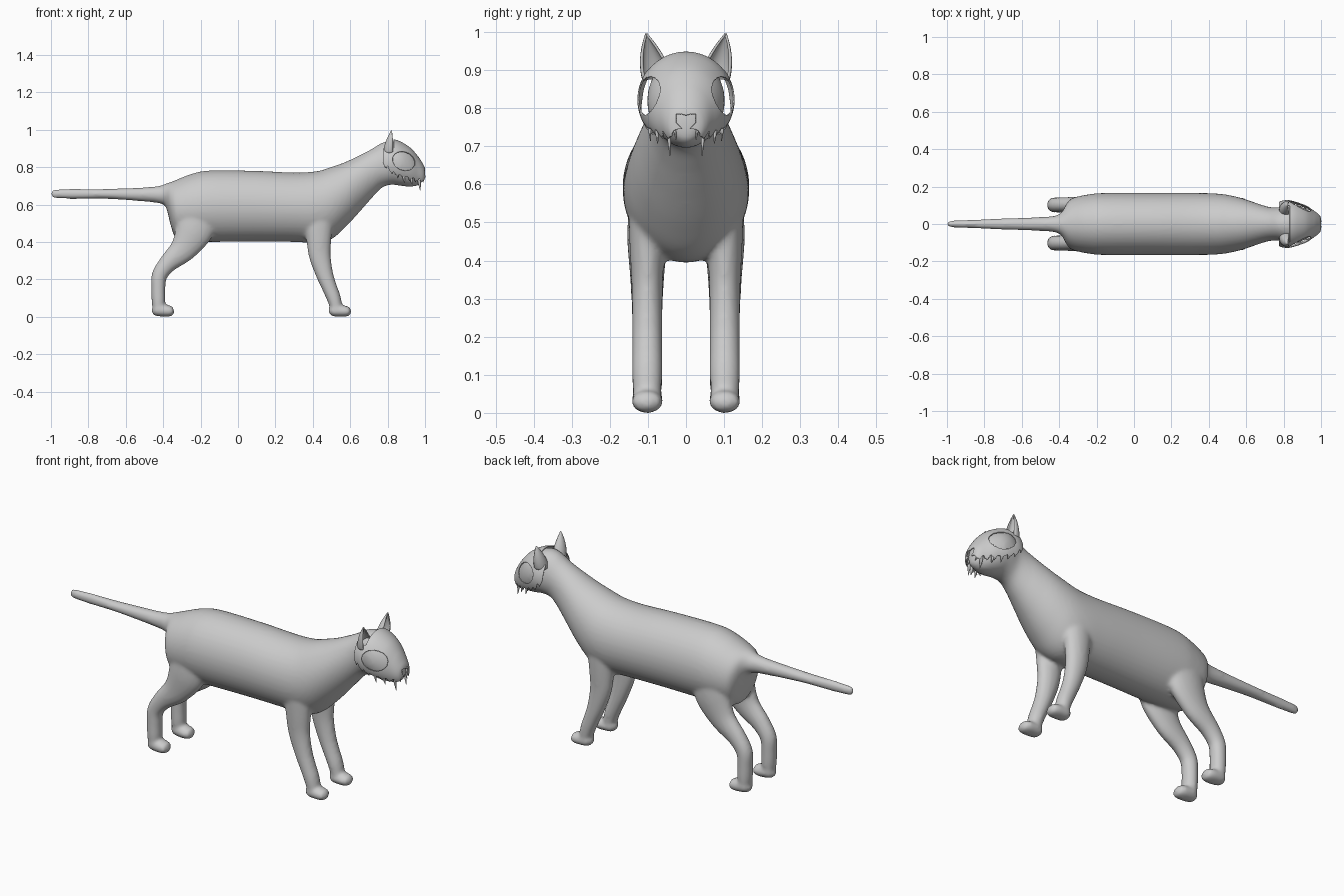
import bpy, bmesh, math
from mathutils import Vector

if "Cube" in bpy.data.objects:
    bpy.data.objects.remove(bpy.data.objects["Cube"])

grey = bpy.data.materials.new("grey clay")
grey.diffuse_color = (0.6, 0.6, 0.6, 1)
grey.use_nodes = True
grey.node_tree.nodes["Principled BSDF"].inputs["Base Color"].default_value = grey.diffuse_color


def finish(bm, name):
    bmesh.ops.recalc_face_normals(bm, faces=bm.faces)
    for f in bm.faces:
        f.smooth = True
    me = bpy.data.meshes.new(name)
    bm.to_mesh(me)
    bm.free()
    me.materials.append(grey)
    ob = bpy.data.objects.new(name, me)
    bpy.context.collection.objects.link(ob)
    return ob


def spline(pts, steps):
    """Catmull-Rom through tuples of any length."""
    out = []
    n = len(pts)
    for i in range(n - 1):
        p0, p1, p2, p3 = (pts[max(0, min(n - 1, i + k))] for k in (-1, 0, 1, 2))
        for s in range(steps):
            t = s / steps
            out.append(tuple(0.5 * (2 * b + (c - a) * t + (2 * a - 5 * b + 4 * c - d) * t * t
                                    + (3 * b - a - 3 * c + d) * t ** 3)
                             for a, b, c, d in zip(p0, p1, p2, p3)))
    return out + [pts[-1]]


def skin(bm, rings, caps=True):
    vs = [[bm.verts.new(p) for p in r] for r in rings]
    n = len(vs[0])
    for a, b in zip(vs, vs[1:]):
        for i in range(n):
            j = (i + 1) % n
            bm.faces.new((a[i], a[j], b[j], b[i]))
    if caps:
        bm.faces.new(vs[0])
        bm.faces.new(vs[-1])


def section_ring(x, top, bottom, half, n):
    """Upright oval across the body."""
    c, h = (top + bottom) / 2, (top - bottom) / 2
    return [(x, half * math.cos(2 * math.pi * i / n), c + h * math.sin(2 * math.pi * i / n))
            for i in range(n)]


def limb(bm, pts, y):
    """Tube along x,z points with in-plane and sideways radii."""
    p = spline(pts, 5)
    rings = []
    for i, (x, z, a, b) in enumerate(p):
        q, r = p[max(0, i - 1)], p[min(len(p) - 1, i + 1)]
        d = Vector((r[0] - q[0], r[1] - q[1])).normalized()
        rings.append([(x - d.y * a * math.cos(t), y + b * math.sin(t), z + d.x * a * math.cos(t))
                      for t in (2 * math.pi * k / 24 for k in range(24))])
    skin(bm, rings)


# Body, tail, neck and head: x, top, bottom, half width
TORSO = [(-1, .662, .652, .005), (-.985, .68, .635, .016), (-.9, .684, .63, .021),
         (-.7, .684, .63, .03), (-.5, .692, .616, .037), (-.42, .7, .606, .045),
         (-.385, .712, .585, .065), (-.36, .72, .49, .11), (-.33, .732, .42, .138),
         (-.25, .763, .402, .157), (-.15, .782, .4, .166), (.1, .78, .402, .166),
         (.3, .771, .4, .166), (.42, .778, .395, .164), (.5, .801, .415, .156),
         (.58, .83, .485, .137), (.66, .868, .572, .11), (.72, .9, .64, .092),
         (.77, .93, .69, .088), (.82, .94, .706, .1), (.87, .926, .7, .1),
         (.92, .895, .695, .08), (.955, .853, .7, .056), (.978, .815, .712, .04),
         (.987, .78, .73, .02)]
bm = bmesh.new()
skin(bm, [section_ring(*p, 40) for p in spline(TORSO, 5)])

# Legs and paws
for y in (-.102, .102):
    limb(bm, [(-.22, .52, .11, .05), (-.24, .45, .1, .052), (-.295, .36, .072, .045),
              (-.375, .285, .05, .041), (-.42, .22, .042, .04), (-.426, .15, .038, .04),
              (-.425, .085, .037, .04), (-.425, .03, .03, .036)], y)
    limb(bm, [(-.458, .045, .015, .015), (-.44, .04, .034, .036), (-.4, .034, .034, .041),
              (-.365, .03, .03, .04), (-.348, .028, .022, .03), (-.342, .028, .008, .012)], y)
    limb(bm, [(.43, .56, .085, .05), (.432, .43, .069, .046), (.437, .33, .059, .041),
              (.462, .23, .047, .04), (.488, .16, .041, .04), (.512, .1, .038, .04),
              (.53, .035, .032, .037)], y)
    limb(bm, [(.485, .03, .012, .015), (.505, .032, .03, .036), (.545, .031, .031, .041),
              (.58, .029, .029, .04), (.597, .028, .022, .03), (.604, .028, .008, .012)], y)
body = finish(bm, "cat_body")
m = body.modifiers.new("merge", 'REMESH')
m.mode = 'VOXEL'
m.voxel_size = .009
m.use_smooth_shade = True
m = body.modifiers.new("soften", 'SMOOTH')
m.factor = .5
m.iterations = 8

# Cupped ears, open towards the front
for side, name in ((1, "left_ear"), (-1, "right_ear")):
    bm = bmesh.new()
    rows = []
    for k in range(13):
        v = k / 12
        w = max(.01, (1 - v ** 1.5) * (1 + .3 * v))
        row = []
        for i in range(17):
            a = math.pi + math.radians(115) * (i / 8 - 1)
            row.append(bm.verts.new((.812 + .01 * v + .033 * w * math.cos(a),
                                     side * (.074 + .03 * v + .038 * w * math.sin(a)),
                                     .875 + .12 * v)))
        rows.append(row)
    for a, b in zip(rows, rows[1:]):
        for i in range(16):
            bm.faces.new((a[i], a[i + 1], b[i + 1], b[i]))
    ear = finish(bm, name)
    m = ear.modifiers.new("thickness", 'SOLIDIFY')
    m.thickness = .006
    m.offset = 0

# Skull mask: a shell over the head with holes and a ragged rim
MASK = [(.775, .94, .7, .116), (.8, .945, .7, .124), (.83, .947, .695, .125),
        (.87, .934, .69, .118), (.92, .902, .688, .097), (.96, .858, .69, .07),
        (.985, .82, .7, .052), (.996, .798, .712, .036), (1, .775, .735, .012)]
RIM = [(.77, .84), (.79, .8), (.83, .765), (.88, .745), (.93, .735), (.97, .727), (1.01, .735)]


def rim_height(x):
    for (x0, z0), (x1, z1) in zip(RIM, RIM[1:]):
        if x <= x1:
            break
    z = z0 + (z1 - z0) * (x - x0) / (x1 - x0)
    return z + .009 * math.sin(x * 190) + .004 * math.sin(x * 410)


def is_open(p):
    x, y, z = p.x, abs(p.y), p.z
    if z < rim_height(x) or (z > .9 and x < .832):
        return True
    dx, dz = x - .886, z - .832
    u, v = dx * .92 - dz * .38, dx * .38 + dz * .92
    if y > .045 and (u / .06) ** 2 + (v / .047) ** 2 < 1:      # eye
        return True
    top = .784 - .25 * max(0, .012 - y)                         # heart nose
    return x > .96 and z < top and y < .025 and z > .745 + .9 * max(0, y - .007)


bm = bmesh.new()
skin(bm, [section_ring(*p, 220) for p in spline(MASK, 18)], caps=False)
gone = [f for f in bm.faces if is_open(f.calc_center_median())]
bmesh.ops.delete(bm, geom=gone, context='FACES')
edge = [v for v in bm.verts if v.is_boundary]
for _ in range(3):
    bmesh.ops.smooth_vert(bm, verts=edge, factor=.4, use_axis_x=True, use_axis_y=True, use_axis_z=True)
mask = finish(bm, "skull_mask")
m = mask.modifiers.new("thickness", 'SOLIDIFY')
m.thickness = .004
m.offset = 0

# Fangs and small side teeth: x, y, top, tip, radius
bm = bmesh.new()
for x, y, top, tip, r in ((.968, .046, .755, .672, .012), (.925, .078, .755, .705, .011),
                          (.885, .097, .765, .712, .01), (.985, .03, .745, .715, .007)):
    for s in (-1, 1):
        skin(bm, [[(x + .008 * t * t + r * (1 - t) ** .7 * math.cos(a),
                    s * (y - .004 * t) + .6 * r * (1 - t) ** .7 * math.sin(a),
                    top + (tip - top) * t)
                   for a in (2 * math.pi * k / 12 for k in range(12))]
                  for t in (0, .25, .5, .75, .9, .98)])
finish(bm, "mask_teeth")
